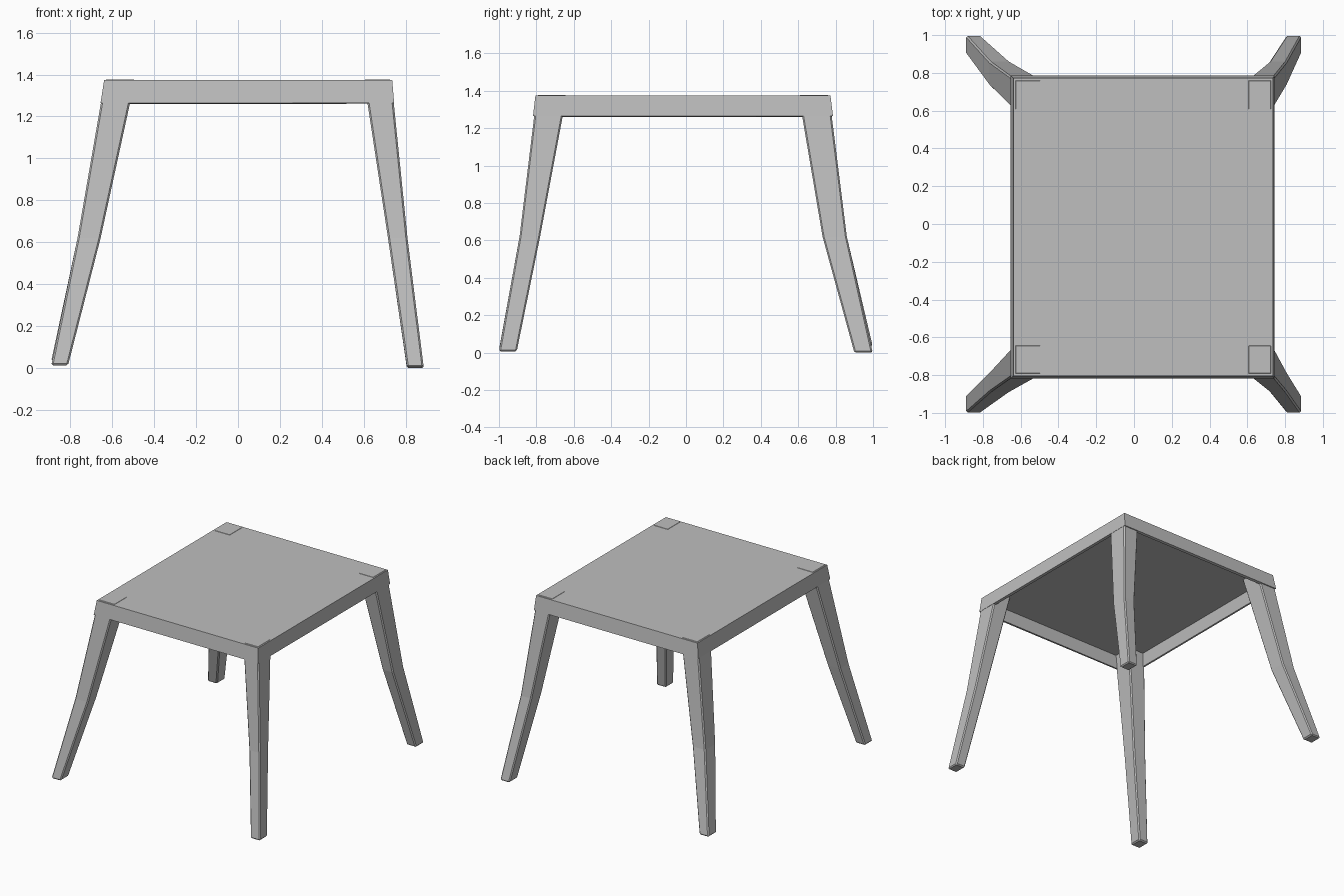
import bpy, bmesh

cube = bpy.data.objects.get("Cube")
if cube:
    bpy.data.objects.remove(cube, do_unlink=True)

# Single matte grey
grey = bpy.data.materials.new("plain grey")
grey.use_nodes = True
colour = (0.52, 0.52, 0.52, 1.0)
grey.diffuse_color = colour
grey.node_tree.nodes["Principled BSDF"].inputs["Base Color"].default_value = colour


def loft(name, sections, open_bottom=False):
    """Join rectangular sections (x0, x1, y0, y1, z) from bottom to top."""
    bm = bmesh.new()
    rings = []
    for x0, x1, y0, y1, z in sections:
        x0, x1 = sorted((x0, x1))
        y0, y1 = sorted((y0, y1))
        rings.append([bm.verts.new((x, y, z))
                      for x, y in ((x0, y0), (x1, y0), (x1, y1), (x0, y1))])
    for low, high in zip(rings, rings[1:]):
        for i in range(4):
            j = (i + 1) % 4
            bm.faces.new((low[i], low[j], high[j], high[i]))
    bm.faces.new(rings[-1])
    if not open_bottom:
        bm.faces.new(rings[0][::-1])
    bm.normal_update()
    mesh = bpy.data.meshes.new(name)
    bm.to_mesh(mesh)
    bm.free()
    mesh.materials.append(grey)
    obj = bpy.data.objects.new(name, mesh)
    bpy.context.collection.objects.link(obj)
    return obj


# Hollow table top with slightly flared apron
top = loft("table_top", [(-0.655, 0.744, -0.818, 0.786, 1.265),
                         (-0.638, 0.735, -0.805, 0.772, 1.375)], open_bottom=True)
shell = top.modifiers.new("Thickness", "SOLIDIFY")
shell.thickness = 0.02
shell.offset = -1
shell.use_even_offset = True

# Leg edges (inner, outer) at foot, knee and top
x_edges = {"left": ((0.805, 0.885), (0.715, 0.808), (0.60, 0.731)),
           "right": ((-0.81, -0.89), (-0.655, -0.765), (-0.49, -0.634))}
y_edges = {"front": ((-0.905, -1.0), (-0.78, -0.89), (-0.638, -0.798)),
           "back": ((0.90, 0.998), (0.73, 0.86), (0.602, 0.765))}
foot_height = {"front_left": 0.006, "front_right": 0.014,
               "back_left": 0.0, "back_right": 0.035}

# Four splayed, tapering legs with a slight knee
for depth, ys in y_edges.items():
    for side, xs in x_edges.items():
        key = f"{depth}_{side}"
        heights = (foot_height[key], 0.62, 1.377)
        leg = loft(f"{key}_leg", [(*x, *y, z) for x, y, z in zip(xs, ys, heights)])
        bevel = leg.modifiers.new("Edges", "BEVEL")
        bevel.width = 0.008
        bevel.segments = 1
        bevel.limit_method = "ANGLE"
        bevel.angle_limit = 0.7
